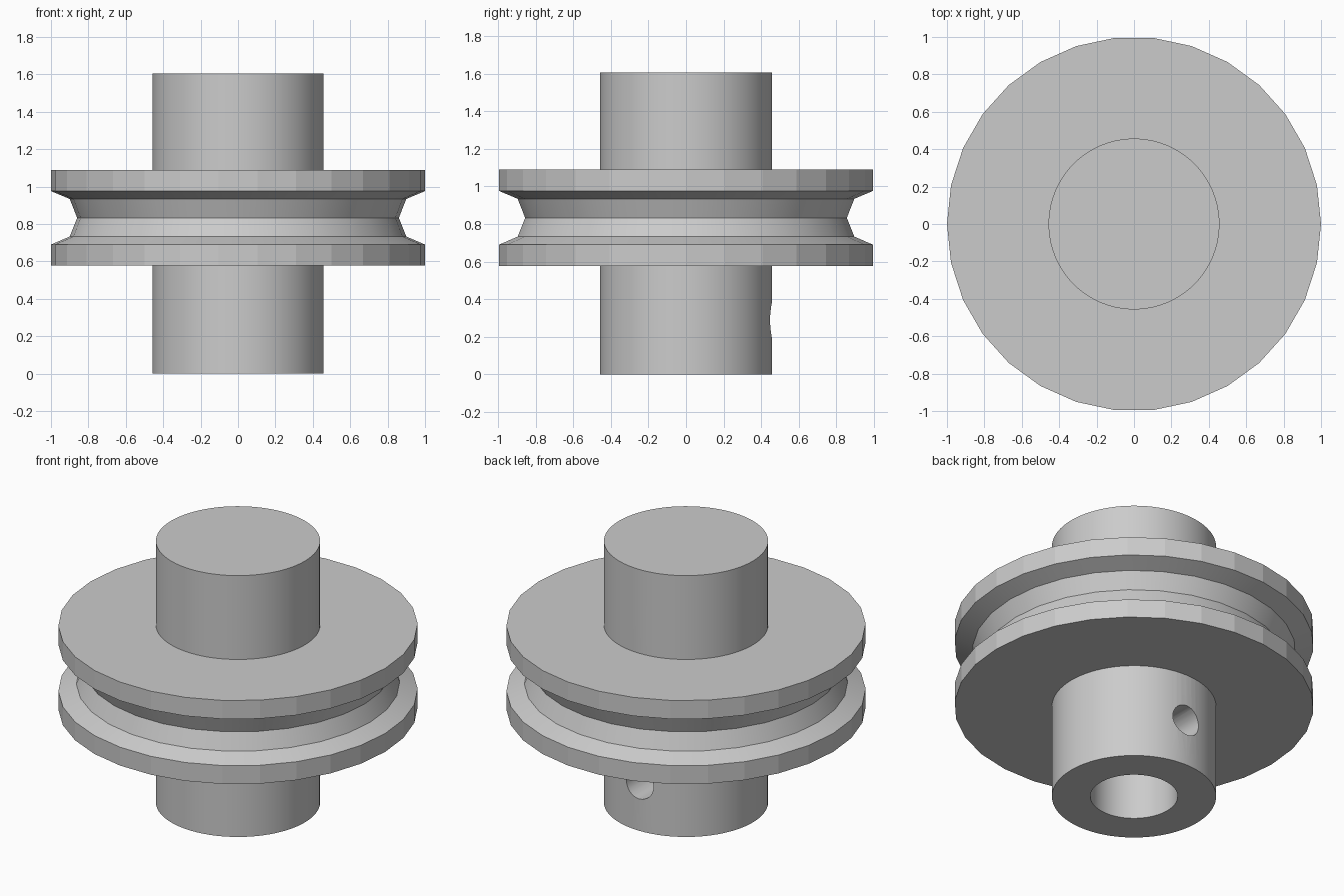
import bpy
import bmesh
from math import radians, tau

cube = bpy.data.objects.get("Cube")
if cube:
    bpy.data.objects.remove(cube)

# One plain grey for the whole part
grey = bpy.data.materials.new("plain_grey")
grey.use_nodes = True
colour = (0.6, 0.6, 0.6, 1)
grey.diffuse_color = colour
grey.node_tree.nodes["Principled BSDF"].inputs["Base Color"].default_value = colour


def lathe(name, profile, sides, closed):
    """Revolve (radius, height) points around the z axis."""
    bm = bmesh.new()
    verts = [bm.verts.new((r, 0, z)) for r, z in profile]
    edges = [bm.edges.new(pair) for pair in zip(verts, verts[1:])]
    if closed:
        edges.append(bm.edges.new((verts[-1], verts[0])))
    bmesh.ops.spin(bm, geom=verts + edges, cent=(0, 0, 0), axis=(0, 0, 1),
                   angle=tau, steps=sides, use_duplicate=False)
    bmesh.ops.remove_doubles(bm, verts=bm.verts, dist=0.0001)
    bmesh.ops.recalc_face_normals(bm, faces=bm.faces)
    mesh = bpy.data.meshes.new(name)
    bm.to_mesh(mesh)
    bm.free()
    mesh.materials.append(grey)
    obj = bpy.data.objects.new(name, mesh)
    bpy.context.collection.objects.link(obj)
    return obj


def activate(obj):
    bpy.ops.object.select_all(action='DESELECT')
    obj.select_set(True)
    bpy.context.view_layer.objects.active = obj


# Main sizes
HUB_R, BORE_R, HEIGHT = 0.457, 0.243, 1.605
RIM_BOTTOM, RIM_TOP = 0.577, 1.09

# Hub: round post, closed on top, with a blind bore from below
hub = lathe("hub", [(0, HEIGHT), (HUB_R, HEIGHT), (HUB_R, 0), (BORE_R, 0),
                    (BORE_R, RIM_TOP), (0, RIM_TOP)], 80, False)

# Grooved wheel: ring around the hub with a stepped V groove
wheel = lathe("grooved_wheel", [
    (0.44, RIM_BOTTOM), (1, RIM_BOTTOM), (1, 0.69), (0.9, 0.733),
    (0.86, 0.833), (0.9, 0.934), (1, 0.976), (1, RIM_TOP), (0.44, RIM_TOP),
], 30, True)

# Set screw hole through the back wall of the hub into the bore
bpy.ops.mesh.primitive_cylinder_add(vertices=32, radius=0.093, depth=0.5,
                                    location=(0, 0.4, RIM_BOTTOM / 2),
                                    rotation=(radians(90), 0, 0))
cutter = bpy.context.object
cutter.name = "screw_hole_cutter"
cutter.hide_render = True
cutter.data.materials.append(grey)
activate(hub)
cut = hub.modifiers.new("screw_hole", 'BOOLEAN')
cut.operation = 'DIFFERENCE'
cut.solver = 'EXACT'
cut.object = cutter
bpy.ops.object.modifier_apply(modifier=cut.name)
bpy.data.objects.remove(cutter)

# Smooth round surfaces, crisp edges, faceted outer rims
for obj in (hub, wheel):
    activate(obj)
    bpy.ops.object.shade_smooth_by_angle(angle=radians(30))
for face in wheel.data.polygons:
    if face.center.xy.length > 0.98:
        face.use_smooth = False
